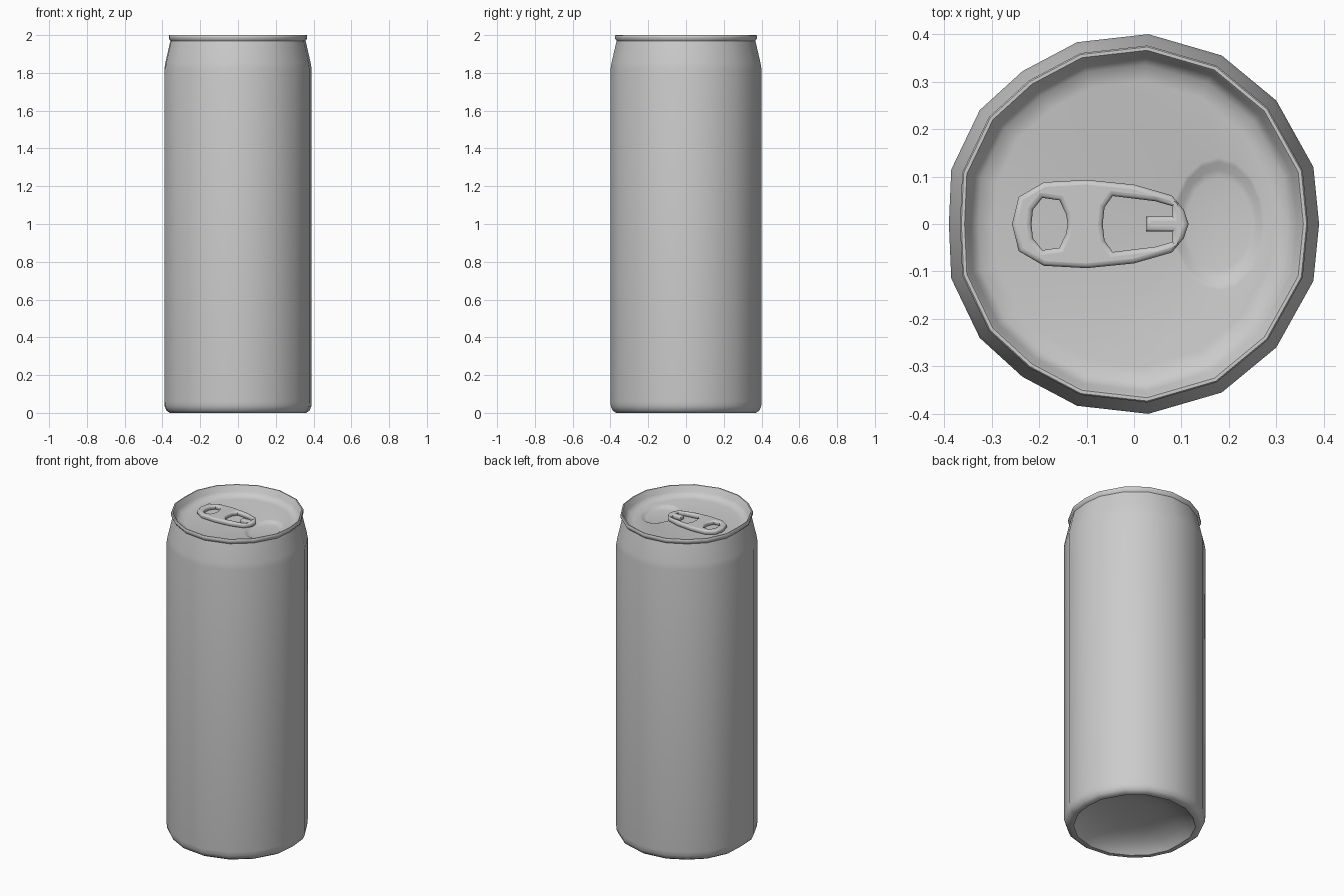
import bpy, bmesh
from math import radians, cos, sin, pi

if "Cube" in bpy.data.objects:
    bpy.data.objects.remove(bpy.data.objects["Cube"])

# Slightly uneven 18-sided cross-section, mirrored across y
half = [(0.39, 0), (0.378, 0.12), (0.30, 0.26), (0.185, 0.355), (0.03, 0.40),
        (-0.12, 0.383), (-0.235, 0.322), (-0.325, 0.24), (-0.385, 0.115), (-0.39, 0)]
section = half + [(x, -y) for x, y in half[-2:0:-1]]


def bridge(bm, a, b):
    n = len(a)
    for i in range(n):
        j = (i + 1) % n
        bm.faces.new((a[i], a[j], b[j], b[i]))


def finish(ob, angle):
    bpy.ops.object.select_all(action='DESELECT')
    ob.select_set(True)
    bpy.context.view_layer.objects.active = ob
    bpy.ops.object.shade_smooth_by_angle(angle=radians(angle))


# Can shell: domed base, wall, neck, rim and sunken lid
profile = [(0.10, 0.085), (0.20, 0.072), (0.29, 0.045), (0.33, 0.015), (0.345, 0.0),
           (0.37, 0.0), (0.388, 0.012), (0.398, 0.035), (0.40, 0.06), (0.40, 1.82),
           (0.394, 1.855), (0.372, 1.95), (0.367, 1.97), (0.376, 1.982), (0.376, 1.997),
           (0.373, 2.0), (0.366, 2.0), (0.362, 1.995), (0.352, 1.965), (0.335, 1.947),
           (0.30, 1.94)]
bm = bmesh.new()
rings = [[bm.verts.new((x * r / 0.4, y * r / 0.4, z)) for x, y in section]
         for r, z in profile]
for a, b in zip(rings, rings[1:]):
    bridge(bm, a, b)
bm.faces.new(rings[0][::-1])

# Pressed mouth opening in the lid
mouth = []
for s, z in ((1, 1.94), (0.93, 1.937), (0.82, 1.928), (0.7, 1.925)):
    mouth.append([bm.verts.new((0.178 + 0.098 * s * cos(i * pi / 8),
                                0.14 * s * sin(i * pi / 8), z)) for i in range(16)])
for a, b in zip(mouth, mouth[1:]):
    bridge(bm, a, b)
bm.faces.new(mouth[-1])

# Lid floor between the rim and the mouth
edges = [bm.edges.get((loop[i - 1], loop[i]))
         for loop in (rings[-1], mouth[0]) for i in range(len(loop))]
bmesh.ops.triangle_fill(bm, edges=edges, use_beauty=True, normal=(0, 0, 1))
bmesh.ops.recalc_face_normals(bm, faces=bm.faces)
me = bpy.data.meshes.new("can_shell")
bm.to_mesh(me)
bm.free()
can = bpy.data.objects.new("can_shell", me)
bpy.context.collection.objects.link(can)
finish(can, 45)

# Pull tab: rounded plate with two holes, the front one notched by the rivet tongue
outer = [(0.115, 0), (0.105, 0.03), (0.08, 0.06), (0, 0.083), (-0.1, 0.093),
         (-0.19, 0.088), (-0.243, 0.057), (-0.257, 0)]
finger = [(-0.14, 0), (-0.143, 0.02), (-0.157, 0.05), (-0.193, 0.055),
          (-0.213, 0.03), (-0.216, 0)]
front = [(0.025, 0), (0.025, 0.016), (0.08, 0.016), (0.08, 0.038), (0.045, 0.048),
         (-0.045, 0.059), (-0.062, 0.035), (-0.066, 0)]
cu = bpy.data.curves.new("pull_tab", 'CURVE')
cu.dimensions = '2D'
cu.fill_mode = 'BOTH'
cu.extrude = 0.004
cu.bevel_depth = 0.01
cu.bevel_resolution = 2
cu.offset = -0.01
for pts in (outer, finger, front):
    loop = pts + [(x, -y) for x, y in pts[-2:0:-1]]
    sp = cu.splines.new('POLY')
    sp.points.add(len(loop) - 1)
    for p, (x, y) in zip(sp.points, loop):
        p.co = (x, y, 0, 1)
    sp.use_cyclic_u = True
tab = bpy.data.objects.new("pull_tab", cu)
tab.location.z = 1.954
bpy.context.collection.objects.link(tab)
bpy.ops.object.select_all(action='DESELECT')
tab.select_set(True)
bpy.context.view_layer.objects.active = tab
bpy.ops.object.convert(target='MESH')
finish(bpy.context.view_layer.objects.active, 50)
